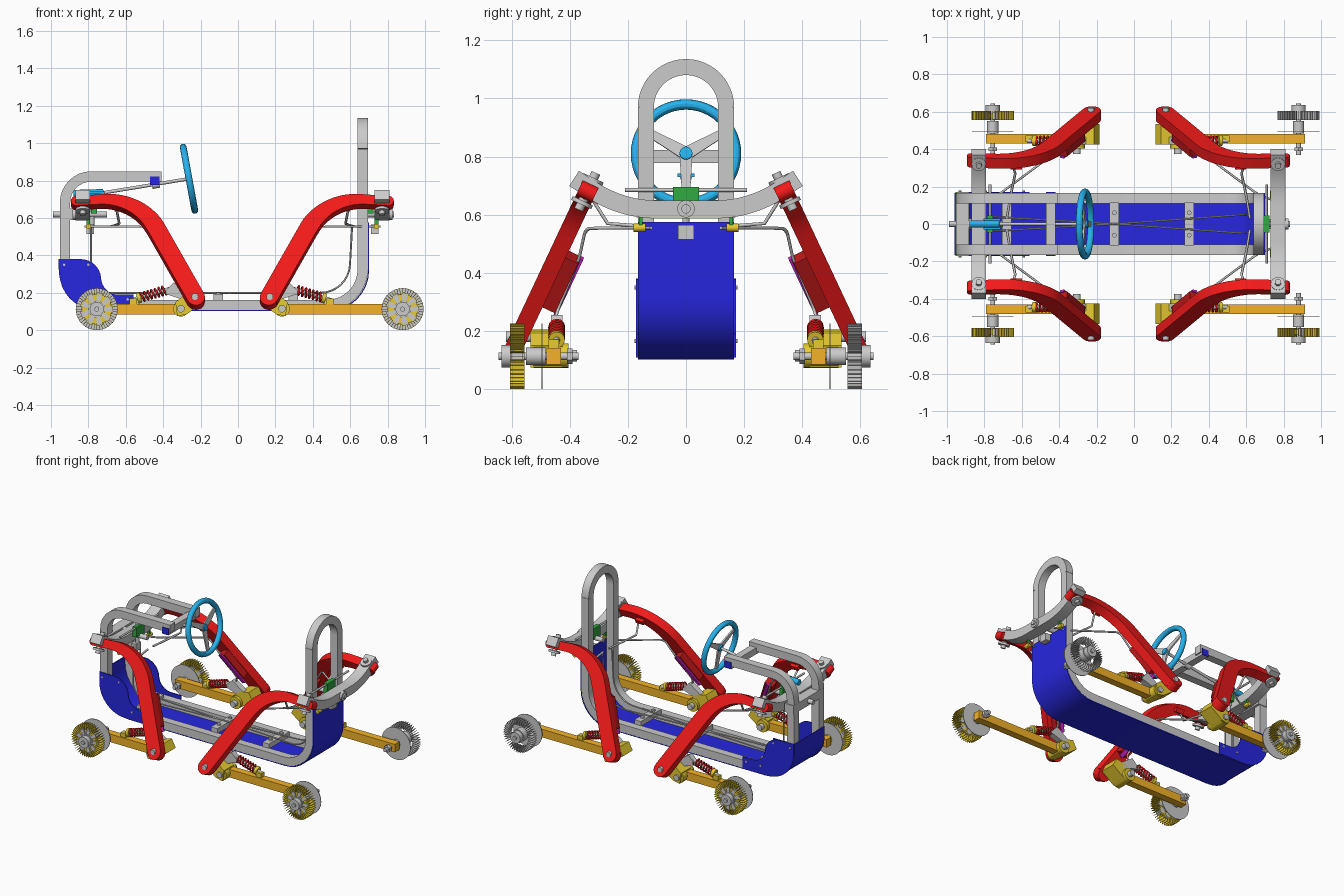
import bpy, bmesh, math
from mathutils import Vector as V, Matrix

if "Cube" in bpy.data.objects:
    bpy.data.objects.remove(bpy.data.objects["Cube"])

def mat(name, r, g, b):
    m = bpy.data.materials.new(name)
    m.diffuse_color = (r, g, b, 1)
    m.use_nodes = True
    m.node_tree.nodes["Principled BSDF"].inputs["Base Color"].default_value = m.diffuse_color
    return m

RED, DRED = mat("red", .9, .01, .01), mat("dark_red", .55, .01, .01)
BLUE, SKY = mat("blue", .02, .02, .75), mat("sky", .02, .45, .85)
ORANGE, YELLOW = mat("orange", .9, .45, .02), mat("yellow", .8, .6, .03)
GREEN, MAGENTA = mat("green", .03, .4, .05), mat("magenta", .7, .02, .7)

def finish(name, bm, m, smooth=True):
    bmesh.ops.recalc_face_normals(bm, faces=bm.faces)
    me = bpy.data.meshes.new(name)
    bm.to_mesh(me)
    bm.free()
    o = bpy.data.objects.new(name, me)
    bpy.context.collection.objects.link(o)
    if m:
        me.materials.append(m)
    if smooth:
        me.shade_smooth()
        me.set_sharp_from_angle(angle=math.radians(30))
    return o

def fillet(pts, cut, n=8):
    """Round the inner corners of a path; cut = tangent length per corner."""
    pts = [V(p) for p in pts]
    out = [pts[0]]
    for i in range(1, len(pts) - 1):
        c, t = pts[i], cut[i - 1]
        u, w = (pts[i - 1] - c).normalized(), (pts[i + 1] - c).normalized()
        r = t * math.tan(u.angle(w) / 2)
        mid = c + (u + w).normalized() * math.hypot(r, t)
        a, b = (c + u * t - mid).normalized(), (c + w * t - mid).normalized()
        out += [mid + a.slerp(b, k / n) * r for k in range(n + 1)]
    return out + [pts[-1]]

def sweep(name, pts, n, w, h, m=None):
    """Rectangular bar along a planar path: w in the plane, h along normal n."""
    pts, n = [V(p) for p in pts], V(n).normalized()
    bm, rings = bmesh.new(), []
    for i, p in enumerate(pts):
        d0 = (p - pts[i - 1]).normalized() if i else (pts[1] - p).normalized()
        d1 = (pts[i + 1] - p).normalized() if i < len(pts) - 1 else d0
        d = (d0 + d1).normalized()
        wi = w(i / (len(pts) - 1)) if callable(w) else w
        s = n.cross(d) * wi / 2 / max(d.dot(d0), .5)
        rings.append([bm.verts.new(p + s * a + n * h / 2 * b)
                      for a, b in ((1, 1), (1, -1), (-1, -1), (-1, 1))])
    for a, b in zip(rings, rings[1:]):
        for k in range(4):
            bm.faces.new((a[k], a[k - 1], b[k - 1], b[k]))
    bm.faces.new(rings[0])
    bm.faces.new(rings[-1])
    return finish(name, bm, m)

def cyl(name, a, b, r, m=None, seg=20):
    a, b = V(a), V(b)
    bm = bmesh.new()
    q = (b - a).to_track_quat('Z', 'Y').to_matrix().to_4x4()
    bmesh.ops.create_cone(bm, cap_ends=True, segments=seg, radius1=r, radius2=r,
                          depth=(b - a).length, matrix=Matrix.Translation((a + b) / 2) @ q)
    return finish(name, bm, m)

def box(name, c, size, m=None):
    bm = bmesh.new()
    bmesh.ops.create_cube(bm, size=1, matrix=Matrix.Translation(c) @ Matrix.Diagonal((*size, 1)))
    return finish(name, bm, m, False)

def plate(name, xz, y, t, m=None):
    bm = bmesh.new()
    f = bm.faces.new([bm.verts.new((x, y - t / 2, z)) for x, z in xz])
    g = bmesh.ops.extrude_face_region(bm, geom=[f])
    bmesh.ops.translate(bm, vec=(0, t, 0), verts=[e for e in g['geom'] if isinstance(e, bmesh.types.BMVert)])
    return finish(name, bm, m, False)

def wire(name, pts, r, m=None, res=1):
    c = bpy.data.curves.new(name, 'CURVE')
    c.dimensions, c.bevel_depth, c.bevel_resolution, c.use_fill_caps = '3D', r, res, True
    s = c.splines.new('POLY')
    s.points.add(len(pts) - 1)
    for p, q in zip(s.points, pts):
        p.co = (*q, 1)
    o = bpy.data.objects.new(name, c)
    bpy.context.collection.objects.link(o)
    if m:
        c.materials.append(m)

# Main frame: two side rails joined by the rear hoop
for s in (1, -1):
    y = s * .138
    sweep("side_rail", fillet([(-.41, y, .822), (-.925, y, .822), (-.925, y, .135), (.667, y, .135), (.667, y, .97)],
                              [.14, .2, .19]), (0, 1, 0), .055, .055)
    box("rail_end_cap", (-.445, s * .168, .80), (.05, .006, .045), BLUE)
    # blue side panel around the front corner
    skirt = fillet([(-.56, 0, .108), (-.955, 0, .108), (-.955, 0, .38), (-.74, 0, .38), (-.725, 0, .19), (-.56, 0, .19)],
                   [.2, .005, .1, .085])
    plate("side_panel", [(p.x, p.z) for p in skirt], s * .169, .006, BLUE)
    for x, z in ((-.93, .35), (-.80, .35), (-.59, .165), (-.70, .165)):
        cyl("panel_bolt", (x, s * .17, z), (x, s * .178, z), .007, None, 8)
sweep("rear_hoop", [(.667, .138 * math.cos(a), .97 + .138 * math.sin(a)) for a in
                    [math.pi * k / 24 for k in range(25)]], (1, 0, 0), .055, .055)
# Blue floor skin wrapping the underside and both ends
sweep("floor_skin", fillet([(-.956, 0, .38), (-.956, 0, .105), (.698, 0, .105), (.698, 0, .575)], [.225, .215]),
      (0, 1, 0), .006, .332, BLUE)
box("dash_crossbar", (-.445, 0, .80), (.05, .33, .045))
box("front_crossbar", (-.918, 0, .62), (.07, .34, .06))
for x in (-.105, .295):
    box("floor_crossbar", (x, 0, .175), (.05, .23, .035))
    for y in (-.06, .06):
        cyl("floor_bolt", (x, y, .19), (x, y, .203), .012)
box("front_floor_plate", (-.68, 0, .18), (.05, .23, .02))

# Steering wheel, column and gearbox
hub, ax = V((-.262, 0, .81)), V((.983, 0, .18)).normalized()
bpy.ops.mesh.primitive_torus_add(major_radius=.172, minor_radius=.018, major_segments=48, minor_segments=12,
                                 location=hub, rotation=ax.to_track_quat('Z', 'Y').to_euler())
rim = bpy.context.object
rim.name = "steering_wheel"
rim.data.materials.append(SKY)
bpy.ops.object.shade_smooth_by_angle()
up = ax.cross(V((0, 1, 0))).normalized()
up = up if up.z > 0 else -up
for a in (30, 150, 270):
    a = math.radians(a)
    d = V((0, 1, 0)) * math.cos(a) + up * math.sin(a)
    sweep("wheel_spoke", [hub, hub + d * .165], ax, lambda t: .045 - .02 * t, .01)
cyl("wheel_hub", hub - ax * .015, hub + ax * .015, .022, SKY)
cyl("steering_column", hub, (-.78, 0, .725), .009)
cyl("column_joint", (-.46, 0, .775), (-.42, 0, .782), .02)
cyl("steering_gearbox", (-.88, 0, .73), (-.72, 0, .735), .02, SKY)
box("gearbox_plate", (-.76, 0, .735), (.09, .06, .012), SKY)
cyl("gearbox_strut", (-.78, 0, .55), (-.78, 0, .73), .012)
# Cables running along the floor and crossing in the middle
for s in (1, -1):
    wire("floor_cable", fillet([(-.785, s * .04, .55), (-.785, s * .04, .2), (-.1, 0, .2), (.59, -s * .05, .2),
                                (.61, -s * .05, .55)], [.1, .05, .15]), .005)

def spiked_ring(name, x, y, m):
    bm = bmesh.new()
    for k in range(44):
        M = Matrix.Translation((x, y, .113)) @ Matrix.Rotation(math.tau * k / 44, 4, 'Y') @ \
            Matrix.Translation((.095, 0, 0)) @ Matrix.Diagonal((.036, .05, .003, 1))
        bmesh.ops.create_cube(bm, size=1, matrix=M)
    finish(name, bm, m, False)

for end, f in (("front", 1), ("rear", -1)):
    X = (lambda x: x) if f == 1 else (lambda x: -x - .06)      # rear is a shifted mirror of the front
    xb = X(-.83)
    # Curved axle beam pivoting on a central bolt
    beam = fillet([(xb, -.385, .725), (xb, -.22, .618), (xb, .22, .618), (xb, .385, .725)], [.12, .12])
    sweep(end + "_axle_beam", beam, (1, 0, 0), .062, .078)
    cyl(end + "_pivot_bolt", (X(-.70), 0, .62), (-.99 if f == 1 else .835, 0, .62), .016)
    cyl(end + "_pivot_washer", (X(-.885), 0, .62), (X(-.865), 0, .62), .03)
    box(end + "_pivot_bracket", (X(-.77), 0, .66), (.03, .09, .07), GREEN)
    box(end + "_cable_block", (X(-.79), 0, .54), (.04, .055, .05))
    wire(end + "_link_bar", [(X(-.77), -.21, .685), (X(-.77), .21, .685)], .007)
    for s in (1, -1):
        P = lambda x, z, inward=0: V((X(x), s * (.335 + .47 * (.69 - z) - inward), z))
        n, tilt = (0, 1, s * .47), V((0, -s * .47, 1)).normalized()
        # Curved leg lying in a tilted plane, with its pivot pin
        leg = fillet([P(-.865, .68), P(-.53, .70), P(-.225, .165)], [.2], 14)
        sweep(end + "_leg", leg, n, lambda t: .055 + .042 * min(1, t * 1.15), .06, RED)
        k = P(-.83, .685)
        cyl(end + "_king_pin", k - tilt * .075, k + tilt * .065, .016)
        for a in (-.055, .032):
            cyl(end + "_king_washer", k + tilt * a, k + tilt * (a + .014), .038)
        for e in (0, 1):
            q = leg[-e]
            cyl(end + "_leg_round", q - V(n).normalized() * .03, q + V(n).normalized() * .03, .028 + .02 * e, RED)
        cyl(end + "_leg_bolt", P(-.23, .18, .045), P(-.23, .18, -.045), .018)
        # Cover box and strip on the inner side of the leg
        sweep(end + "_leg_cover", [P(-.385, .455, .055), P(-.29, .285, .055)], n, .06, .055, DRED)
        sweep(end + "_cover_strip", [P(-.385, .45, .09), P(-.27, .25, .09)], n, .025, .012, MAGENTA)
        sweep(end + "_steering_lug", [P(-.66, .66, .03), P(-.60, .66, .03)], n, .03, .05, RED)
        # Tie rod and brake cable
        wire(end + "_tie_rod", [(X(-.68), s * .03, .555), (X(-.66), s * .15, .56), (X(-.635), s * .27, .57),
                                (X(-.65), s * .32, .65)], .007)
        wire(end + "_brake_cable", fillet([(X(-.82), s * .12, .555), (X(-.72), s * .16, .555), (X(-.47), s * .345, .553),
                                           P(-.40, .45, .08), P(-.31, .27, .09), (X(-.36), s * .46, .2)],
                                          [.03, .03, .02, .03]), .006)
        cyl(end + "_cable_end", (X(-.80), s * .14, .555), (X(-.80), s * .18, .555), .014, YELLOW)
        box(end + "_cable_clip", (X(-.80), s * .155, .57), (.02, .012, .05), GREEN)

        # Yellow knuckle and trailing arm
        xp, xw = (-.305, -.755) if f == 1 else (.235, .88)
        K = lambda d, y, z: V((xp + f * d, s * y, z))
        cyl(end + "_arm_pivot", K(0, .405, .115), K(0, .525, .115), .042, YELLOW)
        cyl(end + "_arm_pivot_bolt", K(0, .375, .115), K(0, .545, .115), .02)
        plate(end + "_knuckle", [(xp + f * a, z) for a, z in
                                 ((-.02, .075), (.03, .085), (.12, .15), (.09, .205), (.02, .19), (-.03, .15))],
              s * .48, .11, YELLOW)
        box(end + "_trailing_arm", ((xp + xw - f * .035) / 2, s * .455, .113), (abs(xp - xw) + .035, .05, .056), ORANGE)
        # Spring unit over the arm
        plate(end + "_rocker", [(xp + f * a, z) for a, z in
                                ((-.10, .195), (-.04, .255), (-.015, .24), (.07, .18), (.02, .16), (-.07, .19))],
              s * .445, .04)
        a, b = K(-.215, .445, .175), K(-.08, .445, .215)
        d = (b - a).normalized()
        u, w = V((0, 1, 0)), d.cross(V((0, 1, 0)))
        coil = [a.lerp(b, i / 84) + (u * math.cos(i * math.tau / 12) + w * math.sin(i * math.tau / 12)) * .024
                for i in range(85)]
        wire(end + "_spring", coil, .0055, RED)
        cyl(end + "_damper", a - d * .05, b + d * .02, .011)
        cyl(end + "_spring_seat", a - d * .02, a, .028, YELLOW)
        box(end + "_spring_mount", K(-.255, .455, .153), (.04, .035, .035), YELLOW)

        # Wheel: brake disc, hub, spiked ring and axle
        W = lambda nm, y0, y1, r, m=None, g=28: cyl(end + nm, (xw, s * y0, .113), (xw, s * y1, .113), r, m, g)
        bare = f == -1 and s == 1
        W("_brake_disc", .494, .498, .112, None, 40)
        W("_wheel_axle", .37, .645, .013)
        W("_axle_nut", .39, .41, .026, None, 6)
        W("_hub_collar", .483, .55, .03)
        W("_hub_cap", .60, .635, .038)
        W("_wheel_hub", .555, .603, .045)
        if not bare:
            W("_wheel_core", .565, .592, .082, YELLOW)
            for k in range(9):
                t = math.tau * k / 9
                dv = V((math.cos(t), 0, math.sin(t)))
                c = V((xw, s * .58, .113))
                sweep(end + "_wheel_spoke", [c + dv * .03, c + dv * .088], (0, 1, 0), lambda q: .016 + .02 * q, .04)
        spiked_ring(end + "_wheel_spikes", xw, s * .58, None if bare else YELLOW)
